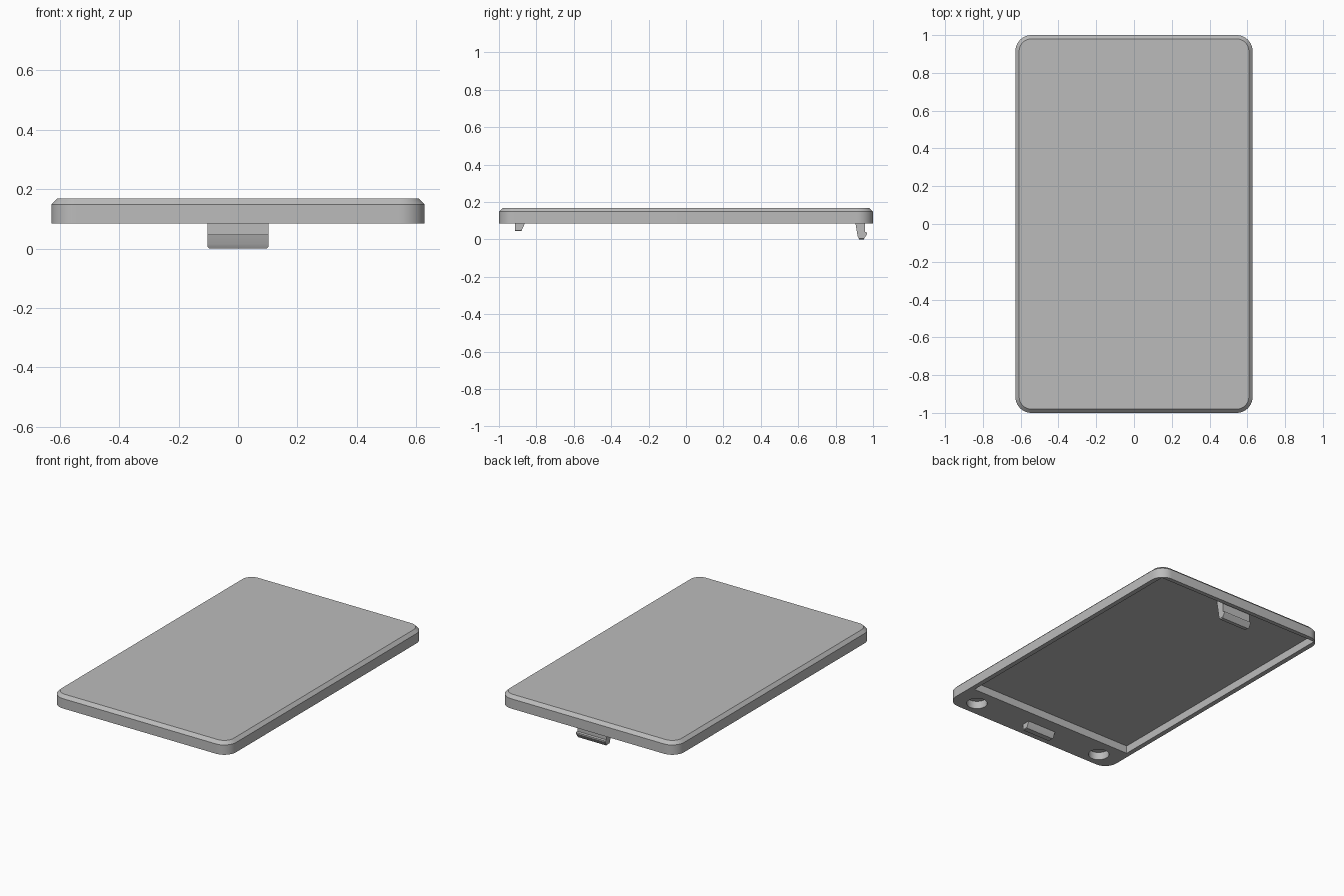
import bpy, bmesh
from math import cos, sin, pi, radians

cube = bpy.data.objects.get("Cube")
if cube:
    bpy.data.objects.remove(cube, do_unlink=True)

grey = bpy.data.materials.new("plain grey")
grey.use_nodes = True
COLOUR = (0.5, 0.5, 0.5, 1)
grey.diffuse_color = COLOUR
grey.node_tree.nodes["Principled BSDF"].inputs["Base Color"].default_value = COLOUR

HALF_X, HALF_Y = 0.628, 1.0
BOTTOM, SHOULDER, TOP = 0.085, 0.148, 0.168
CHAMFER, CORNER = 0.02, 0.085
POCKET_DEPTH = 0.05


def make_object(name, bm):
    bmesh.ops.recalc_face_normals(bm, faces=bm.faces)
    mesh = bpy.data.meshes.new(name)
    bm.to_mesh(mesh)
    bm.free()
    mesh.materials.append(grey)
    obj = bpy.data.objects.new(name, mesh)
    bpy.context.collection.objects.link(obj)
    return obj


def rounded_outline(hx, hy, r, steps=10):
    points = []
    for i, (sx, sy) in enumerate(((1, 1), (-1, 1), (-1, -1), (1, -1))):
        for k in range(steps + 1):
            a = (i + k / steps) * pi / 2
            points.append((sx * (hx - r) + r * cos(a), sy * (hy - r) + r * sin(a)))
    return points


def loft(name, layers):
    """Closed solid through stacked outlines given as (points, z)."""
    bm = bmesh.new()
    rings = [[bm.verts.new((x, y, z)) for x, y in pts] for pts, z in layers]
    n = len(rings[0])
    for low, high in zip(rings, rings[1:]):
        for i in range(n):
            j = (i + 1) % n
            bm.faces.new((low[i], low[j], high[j], high[i]))
    bm.faces.new(rings[0][::-1])
    bm.faces.new(rings[-1])
    return make_object(name, bm)


def extruded_profile(name, profile, half_width, bevel):
    """Side profile of (y, z) points swept across x, with softened ends."""
    bm = bmesh.new()
    face = bm.faces.new([bm.verts.new((-half_width, y, z)) for y, z in profile])
    new = bmesh.ops.extrude_face_region(bm, geom=[face])["geom"]
    moved = [g for g in new if isinstance(g, bmesh.types.BMVert)]
    bmesh.ops.translate(bm, verts=moved, vec=(2 * half_width, 0, 0))
    lowest = min(z for y, z in profile)
    ends = [e for e in bm.edges
            if abs(e.verts[0].co.x - e.verts[1].co.x) < 1e-5
            and all(v.co.z < lowest + 1e-4 for v in e.verts)]
    bmesh.ops.bevel(bm, geom=ends, offset=bevel, segments=1, affect="EDGES")
    return make_object(name, bm)


def cut(target, cutter):
    bpy.context.view_layer.objects.active = target
    mod = target.modifiers.new("cut", "BOOLEAN")
    mod.operation = "DIFFERENCE"
    mod.solver = "EXACT"
    mod.object = cutter
    bpy.ops.object.modifier_apply(modifier=mod.name)
    bpy.data.objects.remove(cutter, do_unlink=True)


# Cover plate with a chamfered top rim
outer = rounded_outline(HALF_X, HALF_Y, CORNER)
inner = rounded_outline(HALF_X - CHAMFER, HALF_Y - CHAMFER, CORNER - CHAMFER)
cover = loft("cover_plate", [(outer, BOTTOM), (outer, SHOULDER), (inner, TOP)])

# Shallow pocket on the underside
px, y0, y1 = 0.597, -0.78, 0.972
pocket = [(-px, y0), (px, y0), (px, y1), (-px, y1)]
cut(cover, loft("pocket_cutter", [(pocket, 0), (pocket, BOTTOM + POCKET_DEPTH)]))

# Round blind holes in the thick front end
for side in (-1, 1):
    circle = [(side * 0.478 + 0.062 * cos(k * pi / 16),
               -0.9 + 0.062 * sin(k * pi / 16)) for k in range(32)]
    cut(cover, loft("hole_cutter", [(circle, 0), (circle, BOTTOM + POCKET_DEPTH)]))

# Locating tab at the front
tab = extruded_profile("front_tab", [
    (-0.915, 0.09), (-0.915, 0.045), (-0.88, 0.045), (-0.862, 0.085), (-0.862, 0.09)],
    0.103, 0.004)

# Snap clip rising from the pocket floor at the back
clip = extruded_profile("back_clip", [
    (0.897, 0.138), (0.906, 0.085), (0.918, 0.015), (0.926, 0.0), (0.95, 0.0),
    (0.969, 0.03), (0.969, 0.037), (0.956, 0.04), (0.956, 0.138)],
    0.103, 0.006)

# Smooth the rounded corners while keeping the edges sharp
bpy.ops.object.select_all(action="DESELECT")
for obj in (cover, tab, clip):
    obj.select_set(True)
bpy.context.view_layer.objects.active = cover
bpy.ops.object.shade_smooth_by_angle(angle=radians(25))
